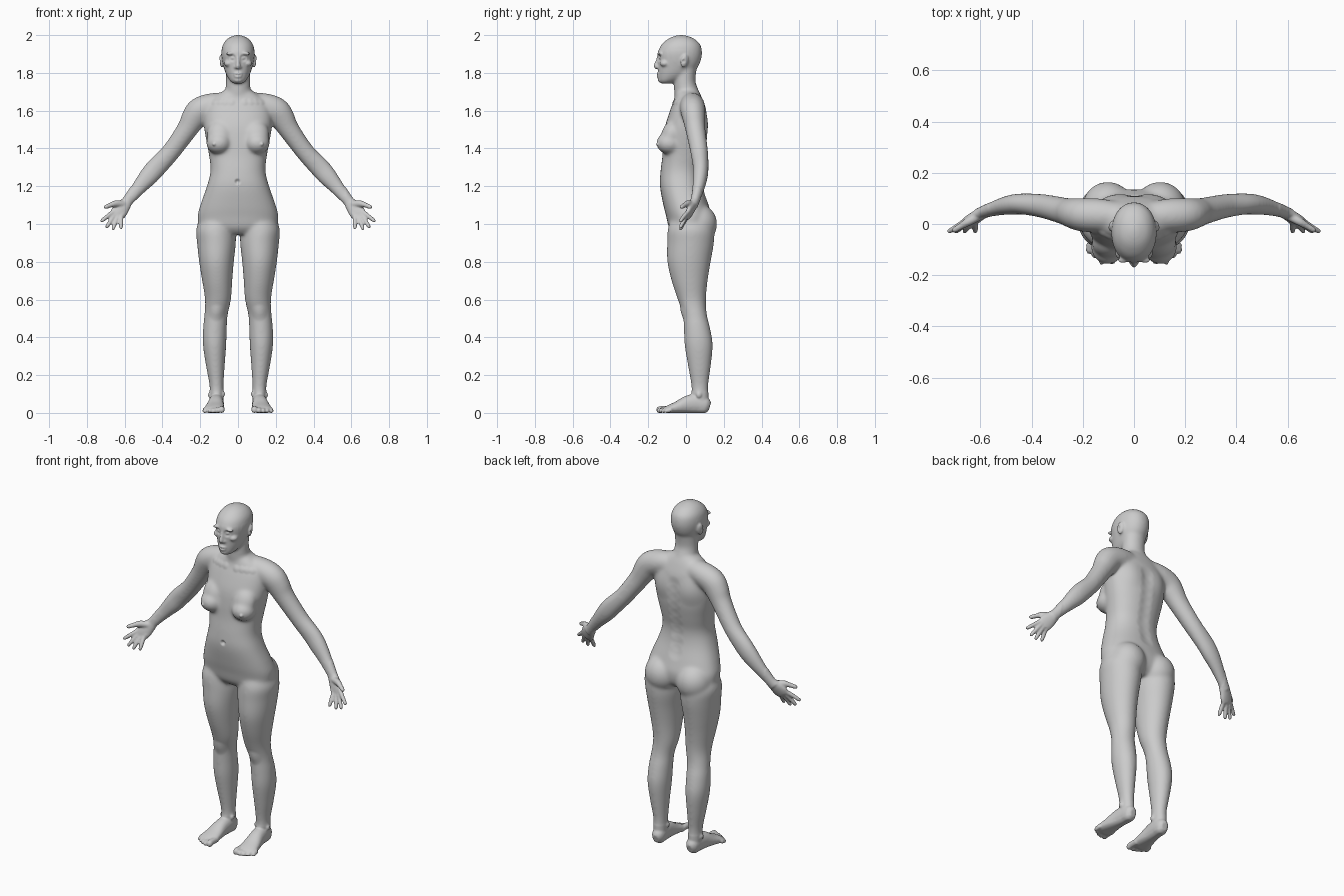
import bpy, bmesh, math
from mathutils import Vector, Matrix, kdtree, Euler

bm = bmesh.new()
Z = Vector((0, 0, 1))
Y = Vector((0, 1, 0))


def spline(pts, steps=4):
    """Catmull-Rom through rows of any width."""
    p = [Vector(q) for q in pts]
    out = []
    for i in range(len(p) - 1):
        a, b, c, d = p[max(i - 1, 0)], p[i], p[i + 1], p[min(i + 2, len(p) - 1)]
        for k in range(steps):
            t = k / steps
            out.append(0.5 * (2 * b + (c - a) * t + (2 * a - 5 * b + 4 * c - d) * t * t
                              + (3 * b - a - 3 * c + d) * t ** 3))
    return out + [p[-1]]


def tube(pts, s=1, ref=Y, axis=None, power=2.0, n=32):
    """Loft through (x, y, z, half width, half depth) rows."""
    rows = spline(pts)
    cen = [Vector((r[0] * s, r[1], r[2])) for r in rows]
    rings = []
    for i, r in enumerate(rows):
        t = axis or (cen[min(i + 1, len(cen) - 1)] - cen[max(i - 1, 0)]).normalized()
        v = (ref - t * ref.dot(t)).normalized()
        u = t.cross(v)
        ring = []
        for k in range(n):
            a = 2 * math.pi * k / n
            ca, sa = math.cos(a), math.sin(a)
            ca = math.copysign(abs(ca) ** (2 / power), ca)
            sa = math.copysign(abs(sa) ** (2 / power), sa)
            ring.append(bm.verts.new(cen[i] + u * ca * r[3] + v * sa * r[4]))
        rings.append(ring)
    for A, B in zip(rings, rings[1:]):
        for k in range(n):
            j = (k + 1) % n
            bm.faces.new((A[k], A[j], B[j], B[k]))
    bm.faces.new(rings[0][::-1])
    bm.faces.new(rings[-1])


def ball(c, r, rot=(0, 0, 0), s=1):
    m = (Matrix.Translation((c[0] * s, c[1], c[2]))
         @ Euler((rot[0], rot[1] * s, rot[2] * s)).to_matrix().to_4x4() @ Matrix.Diagonal((*r, 1)))
    bmesh.ops.create_uvsphere(bm, u_segments=32, v_segments=20, radius=1, matrix=m)


def column(rows):
    """(z, half width, front y, back y) rows to tube rows."""
    return [(0, (f + b) / 2, z, a, (b - f) / 2) for z, a, f, b in rows]


# torso
tube(column([(.945, .13, -.06, .09), (.98, .2, -.09, .125), (1.04, .214, -.105, .135),
             (1.1, .2, -.12, .12), (1.2, .165, -.138, .09), (1.28, .146, -.135, .083),
             (1.36, .153, -.125, .098), (1.44, .168, -.12, .112), (1.52, .18, -.11, .115),
             (1.6, .175, -.085, .108), (1.65, .15, -.066, .092), (1.69, .1, -.055, .075),
             (1.715, .06, -.045, .06)]), axis=Z, power=2.3)
# neck
tube(column([(1.58, .08, -.05, .09), (1.66, .076, -.058, .082), (1.71, .067, -.064, .066),
             (1.76, .064, -.064, .05), (1.84, .064, -.06, .06)]), axis=Z)
# head
tube(column([(1.744, .022, -.132, -.075), (1.758, .042, -.143, -.04), (1.79, .062, -.147, .02),
             (1.83, .076, -.148, .062), (1.87, .085, -.15, .08), (1.91, .088, -.149, .085),
             (1.95, .08, -.13, .076), (1.98, .057, -.095, .045), (1.994, .031, -.065, .012),
             (2.001, .008, -.035, -.015)]), axis=Z, power=2.1)
# nose and lips
tube([(0, -.143, 1.893, .008, .008), (0, -.151, 1.86, .009, .011), (0, -.157, 1.836, .013, .014),
      (0, -.152, 1.824, .009, .009)])
ball((0, -.143, 1.794), (.023, .014, .008))
ball((0, -.142, 1.78), (.02, .014, .008))
ball((0, -.133, 1.762), (.022, .016, .014))

for s in (1, -1):
    # face sides
    ball((.014, -.146, 1.83), (.008, .01, .008), s=s)
    ball((.035, -.137, 1.904), (.03, .014, .009), (0, .1, -.25), s)
    ball((.05, -.112, 1.85), (.024, .026, .018), s=s)
    # ear
    ball((.088, -.008, 1.862), (.009, .021, .035), (-.2, .15, .35), s)
    # breast
    ball((.1, -.085, 1.428), (.068, .073, .06), (0, 0, .3), s)
    ball((.095, -.075, 1.475), (.07, .055, .08), (-.35, 0, 0), s)
    # buttock
    ball((.102, .065, 1.0), (.1, .1, .105), s=s)
    # arm
    tube([(.05, .03, 1.635, .06, .055), (.13, .033, 1.628, .066, .066), (.2, .036, 1.602, .071, .066),
          (.235, .042, 1.558, .067, .06), (.27, .05, 1.5, .056, .053), (.355, .07, 1.382, .05, .047),
          (.43, .078, 1.302, .054, .042), (.475, .075, 1.25, .051, .04), (.524, .066, 1.193, .04, .033),
          (.585, .047, 1.12, .03, .024), (.605, .04, 1.098, .031, .022)], s)
    # palm
    tube([(.58, .048, 1.126, .028, .022), (.605, .035, 1.095, .036, .021), (.628, .02, 1.066, .043, .018),
          (.643, .01, 1.046, .039, .014)], s)
    # fingers
    for kx, kz, tx, tz in ((.664, 1.063, .722, 1.016), (.653, 1.05, .695, .984),
                           (.637, 1.042, .662, .974), (.618, 1.04, .62, .979)):
        tube([(kx - .012, .016, kz + .015, .012, .012), (kx, .008, kz, .012, .012),
              ((kx + tx) / 2, -.012, (kz + tz) / 2, .0115, .0115),
              (tx, -.029, tz, .0095, .0095), (tx + .003, -.031, tz - .004, .004, .004)], s, n=14)
    # thumb
    tube([(.607, .03, 1.105, .018, .018), (.645, .01, 1.108, .018, .017), (.675, -.008, 1.1, .013, .013),
          (.702, -.024, 1.089, .011, .011), (.709, -.028, 1.086, .004, .004)], s, n=16)
    # leg
    tube([(.1, .02, 1.03, .1, .1), (.117, .025, .97, .105, .122), (.114, .024, .9, .103, .124),
          (.114, .016, .8, .092, .115), (.11, .019, .7, .08, .096), (.106, .031, .6, .069, .075),
          (.116, .047, .52, .062, .064), (.122, .058, .45, .063, .07), (.124, .067, .36, .062, .075),
          (.12, .071, .25, .05, .061), (.114, .073, .15, .038, .046), (.113, .074, .09, .036, .045),
          (.112, .078, .02, .034, .04)], s, axis=Z)
    ball((.151, .068, .095), (.008, .014, .015), s=s)
    ball((.078, .06, .1), (.009, .015, .016), s=s)
    # foot
    tube([(.11, .126, .034, .018, .022), (.111, .105, .04, .034, .042), (.113, .06, .05, .038, .05),
          (.117, .01, .046, .041, .046), (.122, -.045, .031, .049, .031), (.126, -.09, .021, .054, .021),
          (.127, -.112, .017, .046, .014)], s, ref=Z, power=2.2)
    # toes
    for i, (tip, r) in enumerate(((-.152, .0165), (-.15, .0125), (-.141, .0118), (-.128, .0115), (-.112, .0115))):
        x = .087 + .0212 * i + (.004 if i else 0)
        tube([(x, -.075, .02, r, r), (x, tip + .025, r + .004, r, r),
              (x, tip + .006, r, r, r), (x, tip - .004, r - .001, r * .5, r * .5)], s, ref=Z, n=14)

# fuse all parts into one skin
bmesh.ops.recalc_face_normals(bm, faces=bm.faces[:])
mesh = bpy.data.meshes.new("body")
bm.to_mesh(mesh)
bm.free()
body = bpy.data.objects.new("body", mesh)
bpy.context.collection.objects.link(body)
rm = body.modifiers.new("fuse", 'REMESH')
rm.mode = 'VOXEL'
rm.voxel_size = .0055
fused = body.evaluated_get(bpy.context.evaluated_depsgraph_get())
bm = bmesh.new()
bm.from_mesh(fused.to_mesh())
fused.to_mesh_clear()
body.modifiers.clear()

# soften the joins, most on trunk and limbs
def soften(test, times):
    vs = [v for v in bm.verts if test(v.co)]
    for _ in range(times):
        bmesh.ops.smooth_vert(bm, verts=vs, factor=.5, use_axis_x=True, use_axis_y=True, use_axis_z=True)

soften(lambda c: True, 2)
soften(lambda c: .11 < c.z < 1.735 and abs(c.x) < .57, 22)
soften(lambda c: c.z > 1.735 and (c.y > -.1 and abs(c.x) < .08 or c.z > 1.92), 12)

bm.verts.ensure_lookup_table()
kd = kdtree.KDTree(len(bm.verts))
for i, v in enumerate(bm.verts):
    kd.insert(v.co, i)
kd.balance()


def brush(c, r, off, both=True):
    """Push the skin near a point with a soft falloff."""
    for s in ((1, -1) if both else (1,)):
        spot = kd.find((c[0] * s, c[1], c[2]))[0]
        for _, i, d in kd.find_range(spot, r):
            bm.verts[i].co += Vector((off[0] * s, off[1], off[2])) * (1 - (d / r) ** 2) ** 2


# eye sockets and eyes
brush((.032, -.15, 1.88), .024, (0, .012, 0))
for dx in (-.007, 0, .007):
    brush((.033 + dx, -.15, 1.878), .012, (0, -.005, 0))
# mouth line and ear hollow
for x in (0, .009, .018):
    brush((x, -.16, 1.787), .008, (0, .003, 0), x > 0)
brush((.1, -.012, 1.862), .014, (-.006, 0, 0))
# navel, nipples, kneecaps
brush((0, -.14, 1.225), .018, (0, .012, 0), False)
brush((.132, -.16, 1.418), .014, (.002, -.009, 0))
brush((.112, -.02, .53), .05, (0, -.007, 0))
# spine groove, shoulder blades, collarbones
for k in range(9):
    brush((0, .12, 1.16 + .05 * k), .05, (0, .005, 0) if k > 8 else (0, -.005, 0), False)
brush((.1, .12, 1.53), .09, (0, .008, 0))
for k in range(4):
    brush((.035 + .035 * k, -.07, 1.645 + .006 * k), .025, (0, -.004, .001))

# flat soles
for v in bm.verts:
    v.co.z = max(v.co.z, .002) - .002 if v.co.z < .02 else v.co.z
for f in bm.faces:
    f.smooth = True
bm.to_mesh(body.data)
bm.free()
